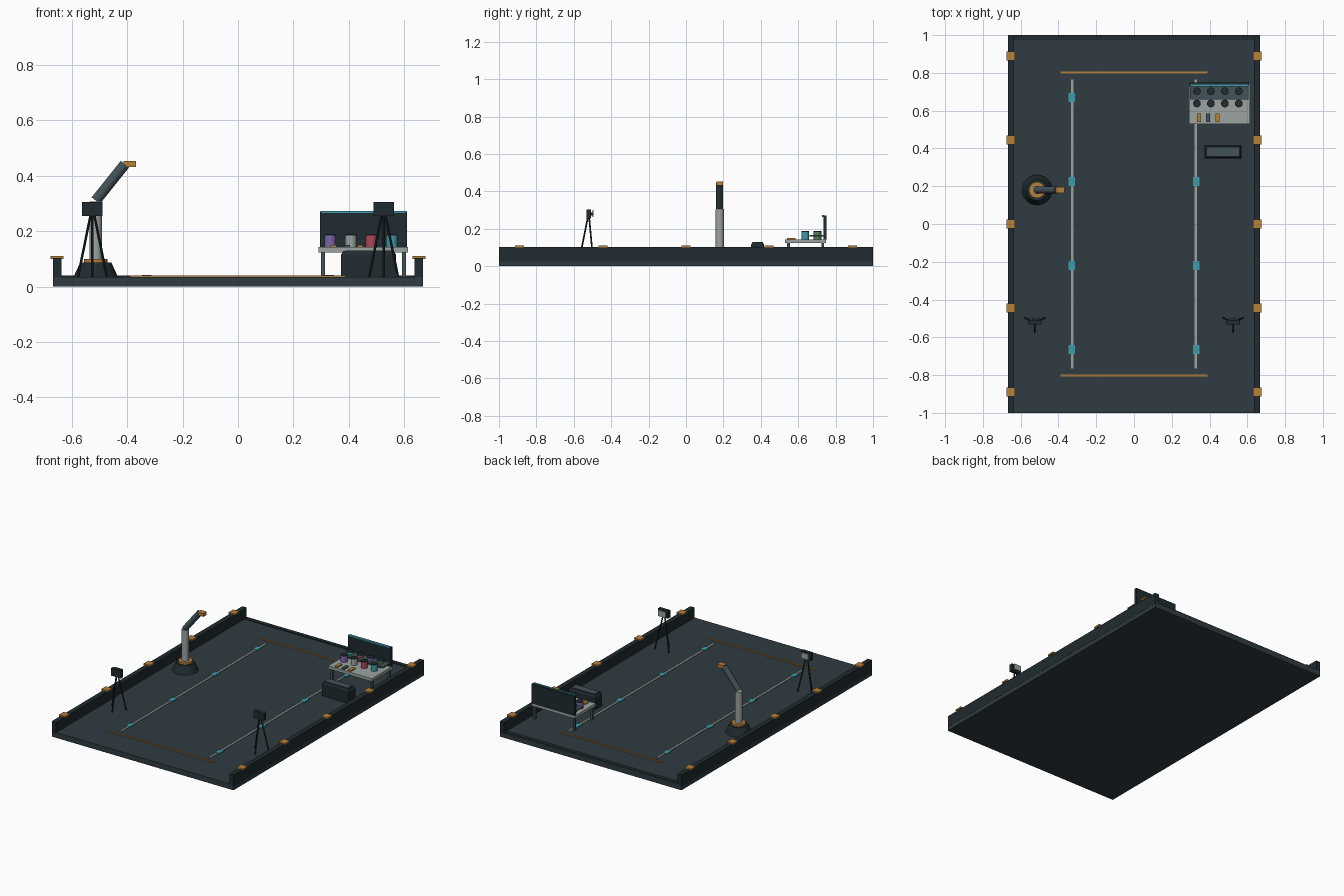
import bpy
from mathutils import Vector

if "Cube" in bpy.data.objects:
    bpy.data.objects.remove(bpy.data.objects["Cube"])


def material(name, rgb):
    m = bpy.data.materials.new(name)
    m.diffuse_color = (*rgb, 1)
    m.use_nodes = True
    m.node_tree.nodes["Principled BSDF"].inputs["Base Color"].default_value = m.diffuse_color
    return m


FLOOR = material("slate", (0.028, 0.044, 0.052))
DARK = material("dark_slate", (0.014, 0.024, 0.029))
STEEL = material("steel_blue", (0.055, 0.085, 0.1))
LIGHT = material("light_grey", (0.33, 0.37, 0.35))
ORANGE = material("orange", (0.46, 0.22, 0.045))
CYAN = material("cyan", (0.05, 0.32, 0.4))
PURPLE = material("purple", (0.2, 0.13, 0.4))
RED = material("red", (0.42, 0.06, 0.1))
GREEN = material("green", (0.09, 0.2, 0.09))


def finish(name, mat):
    o = bpy.context.object
    o.name = name
    o.data.materials.append(mat)
    return o


def box(name, x, y, z, mat):
    """Box from (min, max) pairs."""
    c = [(a + b) / 2 for a, b in (x, y, z)]
    bpy.ops.mesh.primitive_cube_add(size=1, location=c)
    o = finish(name, mat)
    for v in o.data.vertices:
        v.co = Vector((v.co.x * (x[1] - x[0]), v.co.y * (y[1] - y[0]), v.co.z * (z[1] - z[0])))
    return o


def around(c, w):
    return (c - w / 2, c + w / 2)


def rod(name, a, b, r, mat, r2=None, sides=24):
    """Cylinder or cone between two points."""
    a, b = Vector(a), Vector(b)
    d = b - a
    bpy.ops.mesh.primitive_cone_add(vertices=sides, radius1=r, radius2=r if r2 is None else r2,
                                    depth=d.length, location=(a + b) / 2,
                                    rotation=d.to_track_quat('Z', 'Y').to_euler())
    o = finish(name, mat)
    bpy.ops.object.shade_smooth_by_angle()
    return o


F = 0.035  # floor height

# Platform, rear lip, side walls with clips
box("floor_slab", (-0.667, 0.667), (-1, 1), (0, F), FLOOR)
box("rear_lip", (-0.64, 0.64), (0.973, 1), (F - 0.01, F + 0.005), DARK)
for s, side in ((-1, "left"), (1, "right")):
    box(side + "_wall", around(s * 0.652, 0.032), (-1, 1), (0.026, 0.102), DARK)
    for i in range(5):
        box(side + "_wall_clip", around(s * 0.653, 0.046), around(-0.89 + i * 0.445, 0.048),
            (0.1, 0.111), ORANGE)

    # Floor rails with markers
    box(side + "_floor_rail", around(s * 0.327, 0.014), (-0.766, 0.766), (F - 0.005, F + 0.004), LIGHT)
    for i in range(4):
        box(side + "_rail_marker", around(s * 0.329, 0.034), around(-0.665 + i * 0.445, 0.048),
            (F - 0.005, F + 0.006), CYAN)

    # Tripod with sensor head
    tx = s * 0.525
    box(side + "_sensor_head", around(tx, 0.074), (-0.532, -0.508), (0.255, 0.304), DARK)
    box(side + "_sensor_mount", around(tx, 0.03), (-0.51, -0.498), (0.272, 0.288), DARK)
    box(side + "_sensor_screen", around(tx, 0.054), (-0.501, -0.494), (0.262, 0.3), LIGHT)
    for fx, fy in ((-0.052, -0.497), (0.052, -0.497), (0, -0.57)):
        rod(side + "_tripod_leg", (tx + fx * 0.12, -0.52 + (fy + 0.52) * 0.1, 0.26),
            (tx + fx, fy, F), 0.0045, DARK, sides=10)

# End lines
for s, end in ((-1, "front"), (1, "back")):
    box(end + "_line", (-0.39, 0.388), around(s * 0.802, 0.011), (F - 0.005, F + 0.005), ORANGE)

# Arm station
ax, ay = -0.513, 0.18
rod("arm_base", (ax, ay, F), (ax, ay, 0.087), 0.08, DARK, 0.056)
rod("arm_collar", (ax, ay, 0.085), (ax, ay, 0.1), 0.043, ORANGE)
rod("arm_column", (ax, ay, 0.09), (ax, ay, 0.306), 0.022, LIGHT)
rod("upper_arm", (ax, ay, 0.31), (-0.408, ay, 0.441), 0.019, STEEL)
box("arm_gripper", (-0.413, -0.368), around(ay, 0.034), (0.431, 0.453), ORANGE)

# Work bench
box("bench_top", (0.291, 0.613), (0.53, 0.748), (0.123, 0.142), LIGHT)
for x in (0.307, 0.599):
    for y in (0.548, 0.732):
        box("bench_leg", around(x, 0.014), around(y, 0.014), (F, 0.125), STEEL)
box("bench_back_panel", (0.295, 0.61), (0.734, 0.75), (0.14, 0.27), DARK)
box("panel_light_strip", (0.3, 0.605), (0.727, 0.739), (0.264, 0.273), CYAN)
box("bench_shelf", (0.297, 0.606), (0.66, 0.735), (0.16, 0.168), STEEL)

# Canisters in two rows
rows = ((0.638, (PURPLE, LIGHT, RED, CYAN)), (0.703, (CYAN, RED, PURPLE, GREEN)))
for y, colours in rows:
    for i, mat in enumerate(colours):
        x = 0.333 + i * 0.074
        rod("canister", (x, y, 0.142), (x, y, 0.184), 0.0205, mat)
        rod("canister_cap", (x, y, 0.183), (x, y, 0.188), 0.0205, DARK)

# Small tools on the bench
for x, mat in ((0.344, ORANGE), (0.393, STEEL), (0.441, ORANGE)):
    box("bench_tool", around(x, 0.021), (0.541, 0.586), (0.14, 0.15), mat)

# Storage case with tapered lid
box("case_body", (0.372, 0.57), (0.348, 0.418), (F, 0.115), DARK)
lid = box("case_lid", (0.372, 0.57), (0.348, 0.418), (0.115, 0.128), DARK)
for v in lid.data.vertices:
    if v.co.z > 0:
        v.co.x *= 0.92
        v.co.y *= 0.8
box("case_lid_inset", (0.387, 0.555), (0.36, 0.406), (0.12, 0.13), STEEL)
